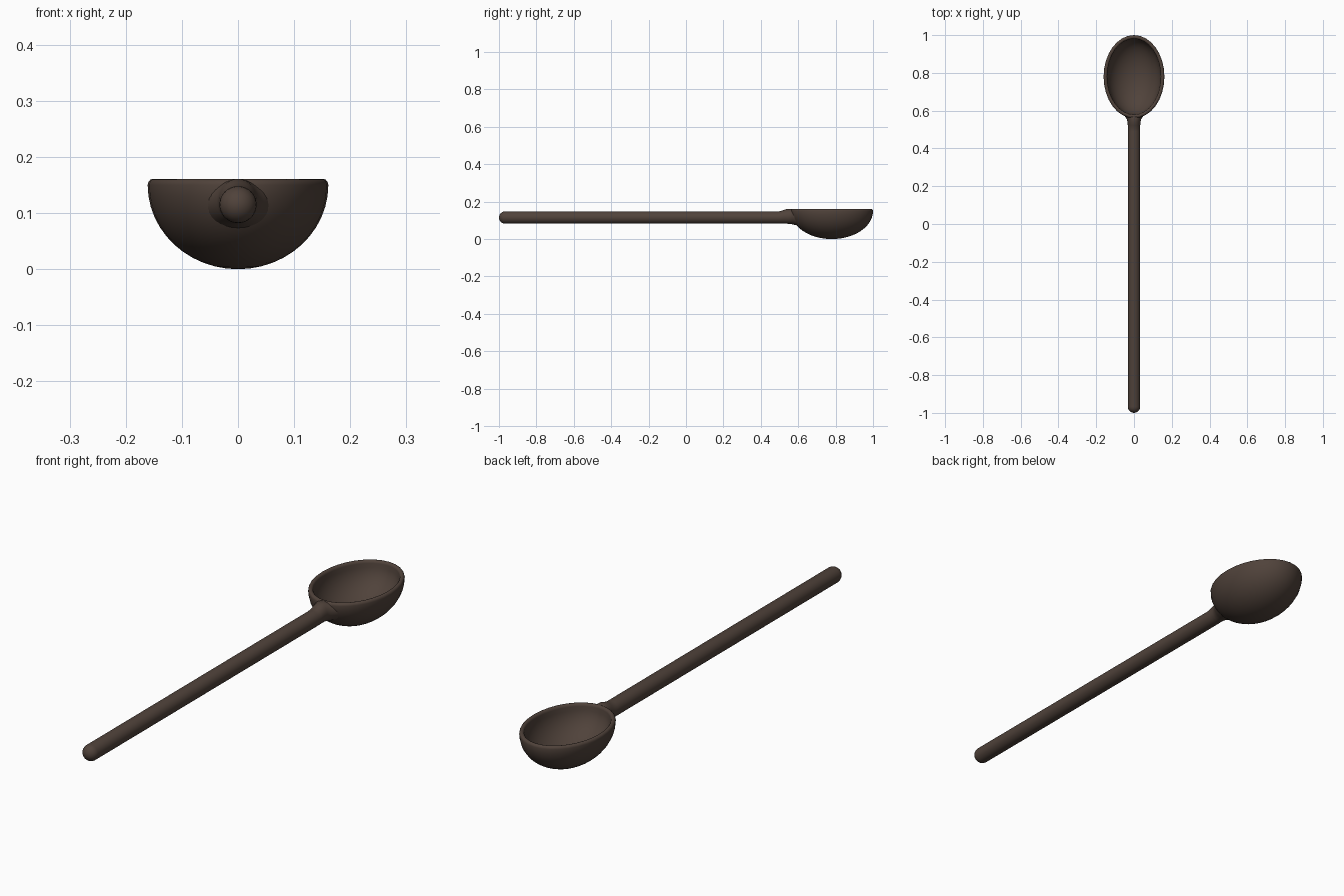
import bpy, bmesh
from math import sin, cos, pi, sqrt

if "Cube" in bpy.data.objects:
    bpy.data.objects.remove(bpy.data.objects["Cube"])

SEG = 32
CY, RX, RY, RIM = 0.78, 0.161, 0.22, 0.15   # bowl centre, radii, lip start height
WALL = 0.019

wood = bpy.data.materials.new("dark_wood")
wood.diffuse_color = (0.08, 0.055, 0.043, 1)
wood.use_nodes = True
wood.node_tree.nodes["Principled BSDF"].inputs["Base Color"].default_value = wood.diffuse_color


def loft(name, rings, angle):
    """Skin a list of closed rings; a ring with one point closes the end."""
    bm = bmesh.new()
    vs = [[bm.verts.new(p) for p in r] for r in rings]
    for a, b in zip(vs, vs[1:]):
        for i in range(SEG):
            j = (i + 1) % SEG
            quad = [a[i % len(a)], a[j % len(a)], b[j % len(b)], b[i % len(b)]]
            bm.faces.new(list(dict.fromkeys(quad)))
    bmesh.ops.recalc_face_normals(bm, faces=bm.faces)
    me = bpy.data.meshes.new(name)
    bm.to_mesh(me)
    bm.free()
    ob = bpy.data.objects.new(name, me)
    bpy.context.collection.objects.link(ob)
    me.materials.append(wood)
    bpy.ops.object.select_all(action='DESELECT')
    ob.select_set(True)
    bpy.context.view_layer.objects.active = ob
    bpy.ops.object.shade_smooth_by_angle(angle=angle)
    return ob


# bowl: half ellipsoid shell with a rounded lip; (inset, fraction, z) per ring
N = 12
prof = [(0, sin(pi / 2 * i / N), RIM * (1 - cos(pi / 2 * i / N))) for i in range(1, N + 1)]
lip = WALL / 2
prof += [(lip * (1 - cos(t * pi / 6)), 1, RIM + 0.011 * sin(t * pi / 6)) for t in range(1, 6)]
prof += [(WALL, sin(pi / 2 * i / N), RIM - (RIM - WALL) * cos(pi / 2 * i / N))
         for i in range(N, 0, -1)]
bowl = [[(0, CY, 0)]]
for inset, f, z in prof:
    bowl.append([((RX - inset) * f * cos(2 * pi * k / SEG),
                  CY + (RY - inset) * f * sin(2 * pi * k / SEG), z) for k in range(SEG)])
bowl.append([(0, CY, WALL)])
loft("bowl", bowl, 0.8)

# handle: round bar with domed end, (y, half width, bottom, top) per ring
R, HZ = 0.033, 0.115
rows = [(-1 + R * (1 - cos(t * pi / 12)), R * sin(t * pi / 12),
         HZ - R * sin(t * pi / 12), HZ + R * sin(t * pi / 12)) for t in range(1, 7)]
rows += [(0.49, R, HZ - R, HZ + R), (0.505, R, 0.082, 0.149), (0.522, R, 0.082, 0.155),
         (0.54, 0.034, 0.082, 0.161), (0.555, 0.038, 0.081, 0.161),
         (0.568, 0.047, 0.079, 0.160), (None, 0.064, 0.07, 0.158)]
handle = [[(0, -1, HZ)]]
for y, w, lo, hi in rows:
    ring = []
    for k in range(SEG):
        a = 2 * pi * k / SEG
        x, z = w * cos(a), (lo + hi) / 2 + (hi - lo) / 2 * sin(a)
        # last ring lands inside the bowl wall
        d = max(0, RIM - z) / (RIM - 0.009)
        yy = y if y is not None else CY - (RY - 0.009) * sqrt(1 - (x / (RX - 0.009)) ** 2 - d * d)
        ring.append((x, yy, z))
    handle.append(ring)
loft("handle", handle, 0.9)
